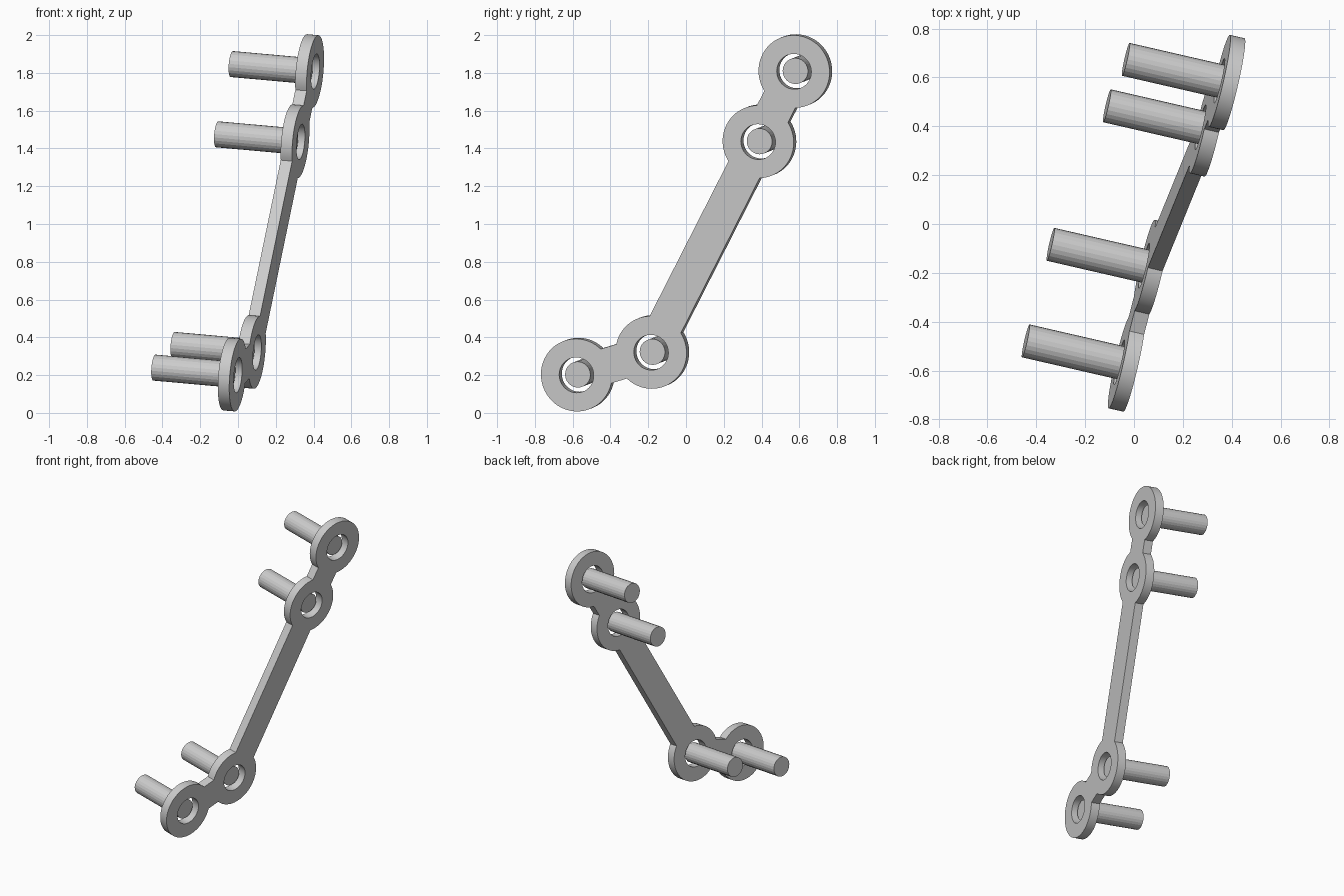
import bpy, bmesh
from math import asin, atan2, cos, sin, pi, tau, radians
from mathutils import Vector, Matrix

if "Cube" in bpy.data.objects:
    bpy.data.objects.remove(bpy.data.objects["Cube"])

RING_R, HOLE_R, BAR_HALF = 0.193, 0.094, 0.095
THICK, PEG_R, PEG_LEN = 0.062, 0.069, 0.425

# Tilted frame of the plate: local z is the outward normal
normal = Vector((1, -0.23, -0.09)).normalized()
across = Vector((0, 1, 0))
across = (across - normal * across.dot(normal)).normalized()
up = normal.cross(across)
frame = Matrix((across, up, normal)).transposed().to_4x4()
frame.translation = Vector((0.115, 0, 0)) - normal * THICK / 2

# Ring centres along the chain, as (y, z) on the outer face
centres = []
for y, z in [(-0.58, 0.2), (-0.185, 0.32), (0.382, 1.435), (0.572, 1.807)]:
    point = Vector((0.115 + 0.23 * y + 0.09 * z, y, z))
    centres.append((frame.inverted() @ point).to_2d())


def arc(centre, radius, start, sweep, steps):
    return [centre + radius * Vector((cos(start + sweep * i / steps),
                                      sin(start + sweep * i / steps)))
            for i in range(steps + 1)]


def heading(a, b):
    return atan2(b.y - a.y, b.x - a.x)


def plate_outline():
    # Walk out along the chain and back, joining ring arcs with bar edges
    walk = centres + centres[-2:0:-1]
    half = asin(BAR_HALF / RING_R)
    points = []
    for i, c in enumerate(walk):
        start = heading(c, walk[i - 1]) + half
        end = heading(c, walk[(i + 1) % len(walk)]) - half
        sweep = (end - start) % tau
        points += arc(c, RING_R, start, sweep, max(4, round(sweep / tau * 64)))
    return points


def add_spline(curve, points):
    spline = curve.splines.new('POLY')
    spline.points.add(len(points) - 1)
    for target, p in zip(spline.points, points):
        target.co = (p.x, p.y, 0, 1)
    spline.use_cyclic_u = True


def shade(obj, angle):
    bpy.ops.object.select_all(action='DESELECT')
    obj.select_set(True)
    bpy.context.view_layer.objects.active = obj
    bpy.ops.object.shade_smooth_by_angle(angle=radians(angle))


# Linked plate with four holes
curve = bpy.data.curves.new("plate_profile", 'CURVE')
curve.dimensions = '2D'
curve.fill_mode = 'BOTH'
curve.extrude = THICK / 2
add_spline(curve, plate_outline())
for c in centres:
    add_spline(curve, arc(c, HOLE_R, 0, tau, 40)[:-1])
plate = bpy.data.objects.new("linked_plate", curve)
bpy.context.collection.objects.link(plate)
plate.matrix_world = frame
plate.select_set(True)
bpy.context.view_layer.objects.active = plate
bpy.ops.object.convert(target='MESH')
plate = bpy.context.object
bm = bmesh.new()
bm.from_mesh(plate.data)
bmesh.ops.remove_doubles(bm, verts=bm.verts, dist=0.0001)
bmesh.ops.recalc_face_normals(bm, faces=bm.faces)
bm.to_mesh(plate.data)
bm.free()
shade(plate, 30)

# Pegs standing loose in the holes, starting at half the plate depth
for name, c in zip(["lower_front", "lower_back", "upper_front", "upper_back"], centres):
    bpy.ops.mesh.primitive_cylinder_add(vertices=24, radius=PEG_R, depth=PEG_LEN)
    peg = bpy.context.object
    peg.name = name + "_peg"
    peg.matrix_world = frame @ Matrix.Translation((c.x, c.y, -PEG_LEN / 2))
